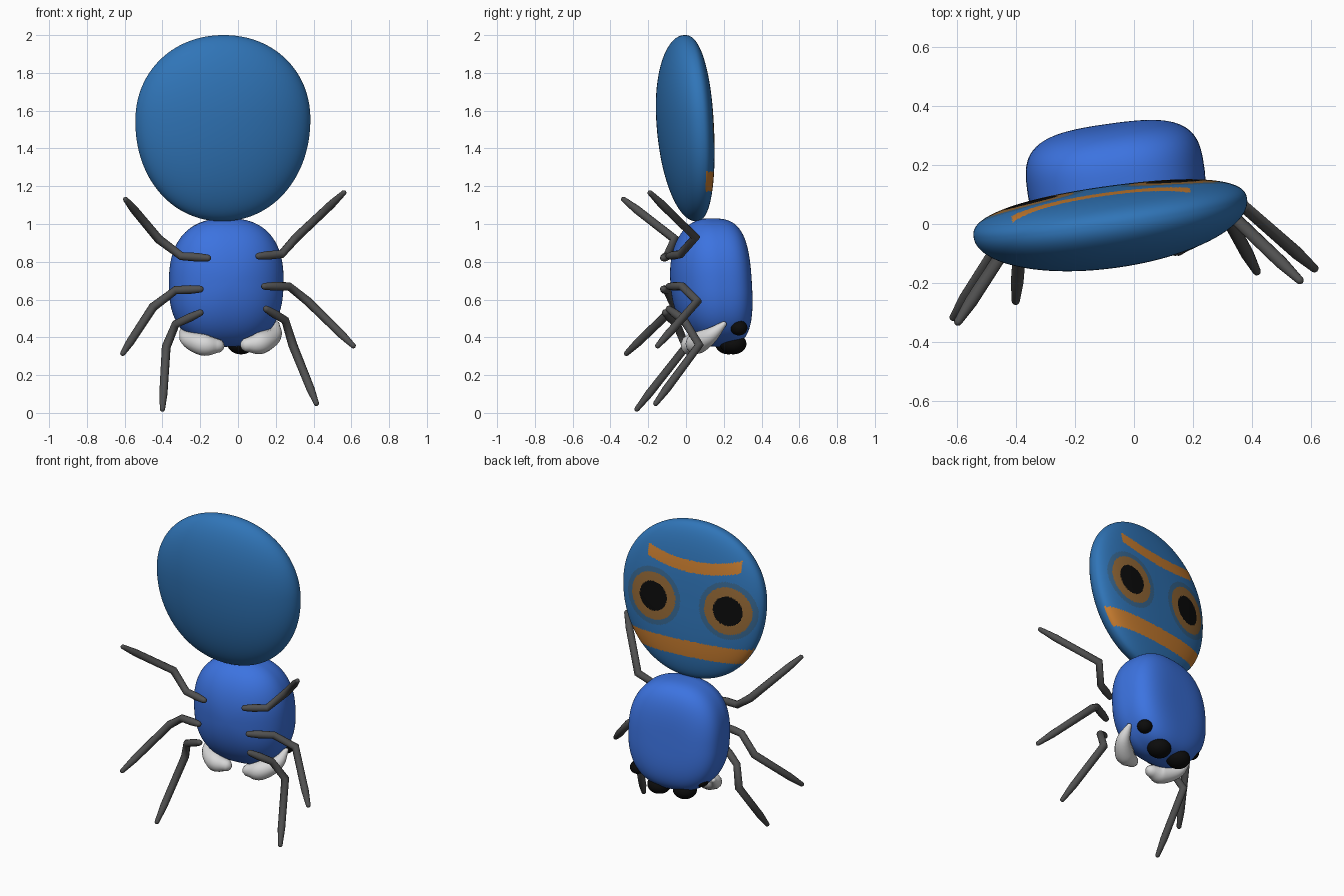
import bpy, math
from mathutils import Vector, Matrix

if "Cube" in bpy.data.objects:
    bpy.data.objects.remove(bpy.data.objects["Cube"])

YAW = math.radians(8)


def mat(name, r, g, b):
    def lin(c):
        c /= 255
        return c / 12.92 if c < 0.04045 else ((c + 0.055) / 1.055) ** 2.4
    m = bpy.data.materials.new(name)
    m.diffuse_color = (lin(r), lin(g), lin(b), 1)
    m.use_nodes = True
    m.node_tree.nodes["Principled BSDF"].inputs["Base Color"].default_value = m.diffuse_color
    return m


FAN = mat("fan blue", 48, 117, 184)
BODY = mat("body blue", 60, 115, 224)
ORANGE = mat("stripe orange", 202, 126, 48)
BROWN = mat("ring brown", 150, 106, 55)
HALO = mat("halo slate", 56, 104, 146)
BLACK = mat("black", 12, 12, 12)
GREY = mat("leg grey", 80, 80, 80)
WHITE = mat("palp white", 216, 216, 216)


def spow(v, p):
    return math.copysign(abs(v) ** p, v)


def pillow(name, mats, centre, a, up, down, front, back, e, pf, pb, lean, n, rings, rule=None):
    """Rounded shell with separate depth and squareness at its front and back."""
    verts, faces = [], []
    for i in range(1, rings):
        th = math.pi * i / rings
        c = math.cos(th)
        p, t = (pf, front) if c > 0 else (pb, back)
        s = math.sin(th) ** (2 / p)
        y = -t * spow(c, 2 / p) if abs(c) > 1e-9 else 0
        for j in range(n):
            f = 2 * math.pi * j / n
            z = spow(math.sin(f), 2 / e)
            verts.append((a * s * spow(math.cos(f), 2 / e), y, s * z * (up if z > 0 else down)))
    verts += [(0, -front, 0), (0, back, 0)]
    for i in range(rings - 2):
        for j in range(n):
            k = (j + 1) % n
            faces.append((i * n + j, i * n + k, (i + 1) * n + k, (i + 1) * n + j))
    last = (rings - 2) * n
    for j in range(n):
        k = (j + 1) % n
        faces.append((len(verts) - 2, k, j))
        faces.append((len(verts) - 1, last + j, last + k))
    me = bpy.data.meshes.new(name)
    me.from_pydata(verts, [], faces)
    for m in mats:
        me.materials.append(m)
    if rule:
        for poly in me.polygons:
            poly.material_index = rule(poly.center, poly.normal)
    for v in me.vertices:
        v.co.y += lean * v.co.z
    me.flip_normals()
    me.transform(Matrix.Translation(centre) @ Matrix.Rotation(YAW, 4, 'Z'))
    me.validate()
    me.shade_smooth()
    # keep the shell facing outward
    vol = sum(poly.normal.dot(poly.center - Vector(centre)) for poly in me.polygons)
    if vol < 0:
        me.flip_normals()
    ob = bpy.data.objects.new(name, me)
    bpy.context.collection.objects.link(ob)
    return ob


FAN_C = (-0.08, 0.02, 1.55)


def fan_paint(c, nrm):
    """Two ringed spots and two stripes on the back of the fan."""
    if c.y < 0.012:
        return 0
    x, z = c.x, c.z + FAN_C[2]
    d = math.hypot(abs(x + 0.015) - 0.245, z - 1.515)
    if d < 0.093:
        return 2
    if d < 0.15:
        return 3
    if d < 0.182:
        return 4
    if abs(x + 0.025) < 0.305 and abs(z - 1.75 - 0.5 * (x + 0.025) ** 2) < 0.036:
        return 1
    if abs(z - 1.225) < 0.052:
        return 1
    return 0


# Raised fan and body
pillow("fan", [FAN, ORANGE, BLACK, BROWN, HALO], FAN_C, 0.467, 0.45, 0.535,
       0.167, 0.10, 2.08, 2, 2.5, -0.06, 256, 200, fan_paint)
pillow("body", [BODY], (-0.06, 0.14, 0.69), 0.302, 0.34, 0.34,
       0.22, 0.195, 2.45, 2.1, 3.4, -0.06, 96, 64)


def tube(name, pts, material, smooth_path=False):
    """Round tapered tube through (x, y, z, radius) points with rounded ends."""
    if smooth_path:
        P = [Vector(p) for p in pts]
        P = [2 * P[0] - P[1]] + P + [2 * P[-1] - P[-2]]
        out = []
        for i in range(1, len(P) - 2):
            for k in range(6):
                t = k / 6
                a, b, c, d = P[i - 1:i + 3]
                out.append(0.5 * (2 * b + (c - a) * t + (2 * a - 5 * b + 4 * c - d) * t * t
                                  + (3 * b - a - 3 * c + d) * t ** 3))
        pts = out + [P[-2]]
    pts = [Vector(p) for p in pts]

    def cap(end, nxt):
        d = (end.xyz - nxt.xyz).normalized()
        r = end.w
        res = []
        for ang in (85, 60, 30):
            q = end.xyz + d * r * math.sin(math.radians(ang))
            res.append(Vector((*q, r * math.cos(math.radians(ang)))))
        return res
    pts = cap(pts[0], pts[1]) + pts + cap(pts[-1], pts[-2])[::-1]
    cu = bpy.data.curves.new(name, 'CURVE')
    cu.dimensions = '3D'
    cu.bevel_depth = 1
    cu.bevel_resolution = 4
    cu.use_fill_caps = True
    sp = cu.splines.new('POLY')
    sp.points.add(len(pts) - 1)
    for q, p in zip(sp.points, pts):
        q.co = (p.x, p.y, p.z, 1)
        q.radius = p.w
    cu.materials.append(material)
    ob = bpy.data.objects.new(name, cu)
    bpy.context.collection.objects.link(ob)
    bpy.ops.object.select_all(action='DESELECT')
    bpy.context.view_layer.objects.active = ob
    ob.select_set(True)
    bpy.ops.object.convert(target='MESH')
    bpy.context.object.data.shade_smooth()


# Legs: root, hip, knee, tip
LEGS = {
    "upper_leg_left": [(-.16, -.12, .82), (-.30, -.10, .83), (-.42, -.06, .92), (-.595, -.33, 1.13)],
    "upper_leg_right": [(.11, -.09, .83), (.23, -.03, .84), (.31, .05, .93), (.56, -.19, 1.165)],
    "middle_leg_left": [(-.20, -.12, .655), (-.33, -.10, .65), (-.45, -.06, .56), (-.61, -.315, .315)],
    "middle_leg_right": [(.14, -.09, .67), (.27, -.02, .67), (.37, .06, .59), (.61, -.15, .355)],
    "lower_leg_left": [(-.20, -.11, .53), (-.33, -.05, .47), (-.38, .0, .35), (-.40, -.26, .02)],
    "lower_leg_right": [(.15, -.09, .55), (.25, -.01, .49), (.29, .07, .36), (.415, -.16, .05)],
}
for name, pts in LEGS.items():
    root, hip, knee, tip = [Vector(p) for p in pts]
    near = tip.lerp(knee, 0.25)
    path = [(*root, .018), (*root.lerp(hip, .4), .023), (*hip, .022), (*knee, .024),
            (*near, .022), (*tip, .014)]
    tube(name, path, GREY)

# Curved palps either side of the head
tube("palp_right", [(.205, .20, .47, .015), (.19, .13, .41, .042), (.12, .06, .37, .058),
                    (.05, .04, .36, .038)], WHITE, True)
tube("palp_left", [(-.295, .14, .43, .015), (-.265, .08, .39, .042), (-.18, .03, .36, .058),
                   (-.11, .03, .355, .038)], WHITE, True)

# Eyes: two large in the middle, two small outside
for name, loc, size in [("large_eye_right", (.016, .25, .365), (.072, .07, .055)),
                        ("large_eye_left", (-.15, .225, .365), (.072, .07, .055)),
                        ("small_eye_right", (.152, .28, .45), (.045, .045, .04)),
                        ("small_eye_left", (-.26, .215, .45), (.045, .045, .04))]:
    bpy.ops.mesh.primitive_uv_sphere_add(segments=32, ring_count=20, radius=1, location=loc,
                                         rotation=(0, 0, YAW))
    eye = bpy.context.object
    eye.name = name
    eye.scale = size
    eye.data.materials.append(BLACK)
    eye.data.shade_smooth()
